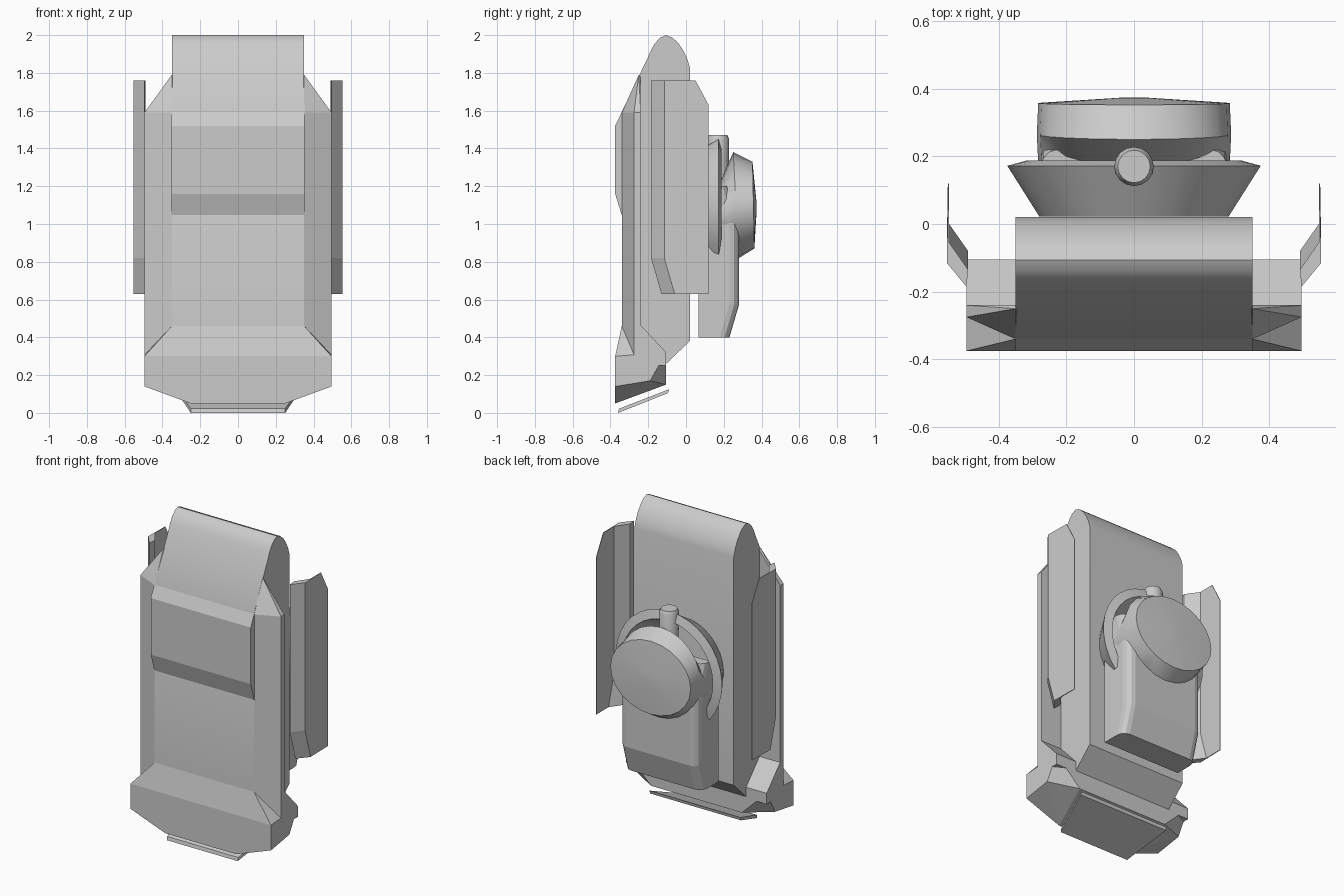
import bpy, bmesh
from math import sin, cos, pi, radians
from mathutils import Vector

if "Cube" in bpy.data.objects:
    bpy.data.objects.remove(bpy.data.objects["Cube"])


def finish(name, bm, smooth=None):
    bmesh.ops.recalc_face_normals(bm, faces=bm.faces[:])
    me = bpy.data.meshes.new(name)
    bm.to_mesh(me)
    bm.free()
    ob = bpy.data.objects.new(name, me)
    bpy.context.collection.objects.link(ob)
    if smooth:
        bpy.ops.object.select_all(action='DESELECT')
        ob.select_set(True)
        bpy.context.view_layer.objects.active = ob
        bpy.ops.object.shade_smooth_by_angle(angle=radians(smooth))
    return ob


def loft(name, rings, smooth=None, cap=True, closed=False):
    """Skin equal-length point rings; closed joins the last ring to the first."""
    bm = bmesh.new()
    vs = [[bm.verts.new(p) for p in r] for r in rings]
    n = len(vs[0])
    pairs = list(zip(vs, vs[1:])) + ([(vs[-1], vs[0])] if closed else [])
    for a, b in pairs:
        for i in range(n):
            j = (i + 1) % n
            bm.faces.new((a[i], a[j], b[j], b[i]))
    if cap:
        bm.faces.new(vs[0])
        bm.faces.new(vs[-1])
    return finish(name, bm, smooth)


def prism(name, profile, x0, x1, smooth=None):
    return loft(name, [[(x, y, z) for y, z in profile] for x in (x0, x1)], smooth)


def hull(name, pts, mirror=False):
    bm = bmesh.new()
    for x, y, z in pts:
        bm.verts.new((x, y, z))
        if mirror:
            bm.verts.new((-x, y, z))
    r = bmesh.ops.convex_hull(bm, input=bm.verts[:])
    bmesh.ops.delete(bm, geom=list({v for v in r['geom_interior'] if isinstance(v, bmesh.types.BMVert)}), context='VERTS')
    bmesh.ops.dissolve_limit(bm, angle_limit=0.01, verts=bm.verts[:], edges=bm.edges[:])
    return finish(name, bm)


# main body with rounded top
crown = [(-.2, 1.885), (-.183, 1.925), (-.162, 1.96), (-.137, 1.986), (-.107, 2.0), (-.075, 1.988),
         (-.045, 1.963), (-.015, 1.92), (.005, 1.88), (.02, 1.83)]
prism("body", [(.02, .38), (-.105, .26), (-.34, .26), (-.34, 1.595)] + crown, -.35, .35, 30)

# raised front flap with an arched lower edge
flap = prism("front_flap", [(-.375, 1.52), (-.375, 1.16), (-.338, 1.04), (-.3, 1.04), (-.3, 1.675)], -.352, .352)
bm = bmesh.new()
bmesh.ops.create_cone(bm, cap_ends=True, segments=64, radius1=.388, radius2=.388, depth=1)
for v in bm.verts:
    v.co = Vector((v.co.x, v.co.z - .3, v.co.y + .862))
cutter = finish("arch_cutter", bm)
mod = flap.modifiers.new("arch", 'BOOLEAN')
mod.operation = 'DIFFERENCE'
mod.solver = 'EXACT'
mod.object = cutter
bpy.context.view_layer.objects.active = flap
bpy.ops.object.modifier_apply(modifier="arch")
bpy.data.objects.remove(cutter)

# base block
hull("base_block", [(.495, -.375, .3), (.495, -.375, .14), (.25, -.375, .05), (.35, -.34, .46),
                    (.495, -.275, .3), (.495, -.105, .32), (.495, -.19, .17), (.32, -.105, .15)], True)

# tilted sole plate under the base
hull("sole_plate", [(.25, -.36, 0), (.25, -.355, .022)]
     + [(.32, -.095, .105), (.32, -.09, .125)], True)

for side, s in (("left", -1), ("right", 1)):
    # bevelled side flange and the shoulder that joins it to the base
    hull(side + "_flange", [(s * x, y, z) for x, y, z in (
        (.35, -.34, .46), (.495, -.275, .3), (.35, -.275, .3), (.495, -.24, .3), (.34, -.24, .3),
        (.35, -.34, 1.59), (.495, -.275, 1.59), (.495, -.24, 1.59), (.35, -.25, 1.79), (.34, -.24, 1.79))])
    prism(side + "_shoulder", [(-.27, .25), (-.245, .47), (-.105, .32), (-.105, .25)], s * .34, s * .495)

    # folded side fin: front edge and back edge vary with height
    loft(side + "_fin", [[(s * x, y, z) for x, y in (
        (.495, f), (.553, f + .07), (.55, b), (.546, b), (.546, f + .13), (.49, f + .05))]
        for z, f, b in ((.63, -.13, .12), (.82, -.185, .12), (1.63, -.185, .12), (1.76, -.185, .05))])

# flared collar, open at the bottom
rings = []
for i in range(25):
    a = radians(-40 + 260 * i / 24)
    rings.append([(r * cos(a), y, 1.08 + r * sin(a))
                  for r, y in ((.28, .022), (.375, .172), (.32, .187), (.24, .03))])
loft("collar", rings, 30)

# tank with softened vertical edges
tank = prism("tank", [(.065, .4), (.23, .4), (.28, .57), (.28, 1.0), (.22, 1.2), (.15, 1.2), (.065, 1.0)], -.275, .275)
bm = bmesh.new()
bm.from_mesh(tank.data)
edges = [e for e in bm.edges if all(abs(abs(v.co.x) - .275) < .001 and v.co.y > .2 for v in e.verts)
         and e.verts[0].co.x * e.verts[1].co.x > 0]
bmesh.ops.bevel(bm, geom=edges, offset=.05, segments=3, profile=.5, affect='EDGES')
bm.to_mesh(tank.data)
bm.free()

# domed cap on the tank: each ring is (top y, top z, bottom y, bottom z, x radius)
cap_rings = []
for ty, tz, by, bz, rx in ((.11, 1.18, .11, .9, .27), (.18, 1.22, .18, .84, .283), (.25, 1.38, .28, .82, .287),
                           (.352, 1.33, .362, .87, .283), (.372, 1.13, .374, 1.07, .04)):
    cap_rings.append([(rx * cos(t), (ty + by) / 2 + (ty - by) / 2 * sin(t),
                       (tz + bz) / 2 + (tz - bz) / 2 * sin(t))
                      for t in (2 * pi * k / 24 for k in range(24))])
loft("tank_cap", cap_rings, 25)

# upright knob on the collar
loft("knob", [[(r * cos(t), .17 + r * sin(t), z) for t in (2 * pi * k / 16 for k in range(16))]
              for r, z in ((.055, 1.2), (.058, 1.45), (.048, 1.472))], 30)
